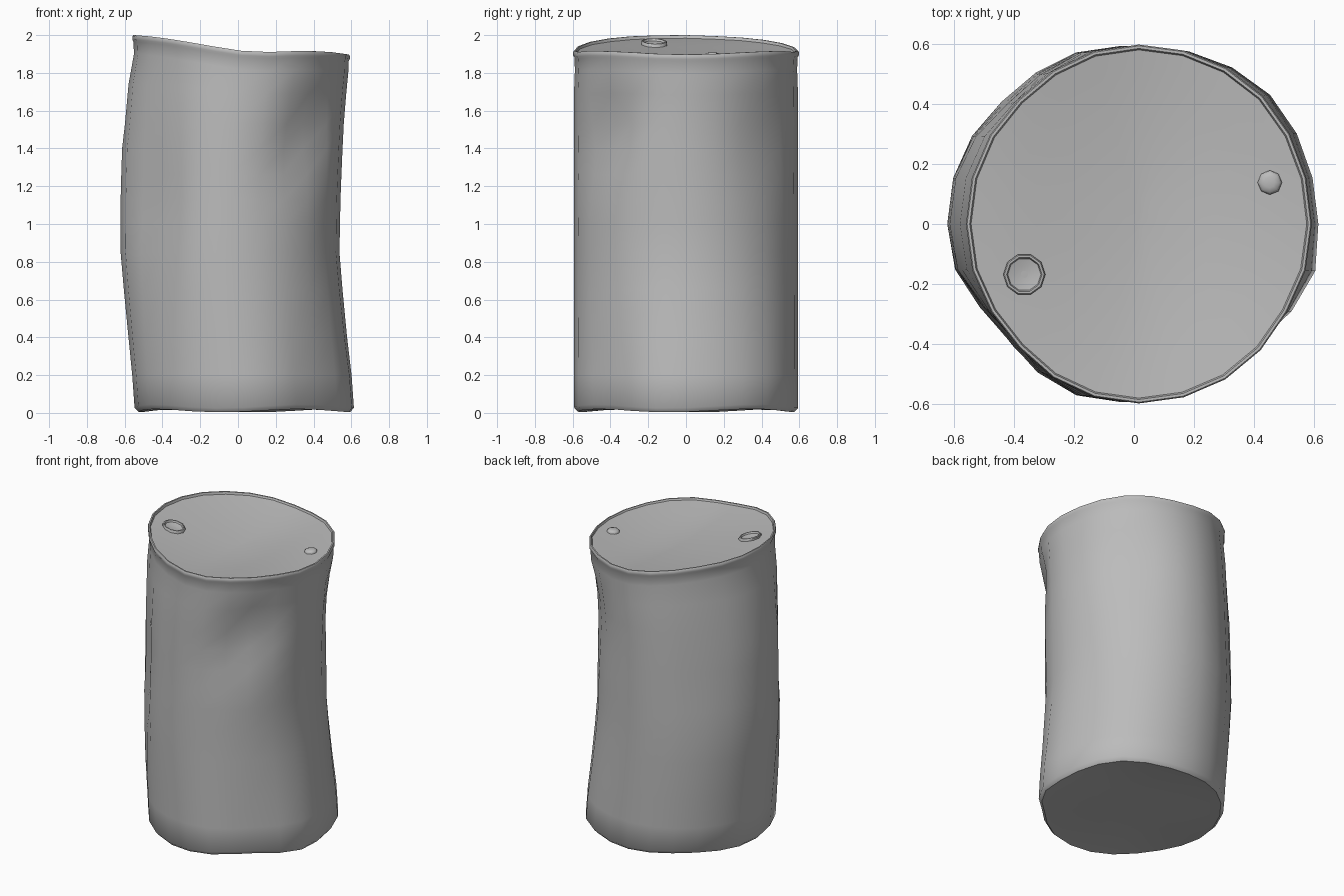
import bpy, bmesh, math
from mathutils import Vector

cube = bpy.data.objects.get("Cube")
if cube:
    bpy.data.objects.remove(cube, do_unlink=True)

SIDES = 24

grey = bpy.data.materials.new("worn grey metal")
grey.use_nodes = True
COLOUR = (0.5, 0.5, 0.5, 1)
grey.diffuse_color = COLOUR
grey.node_tree.nodes["Principled BSDF"].inputs["Base Color"].default_value = COLOUR


def interp(points, v):
    """Piecewise linear lookup."""
    if v <= points[0][0]:
        return points[0][1]
    for (a, fa), (b, fb) in zip(points, points[1:]):
        if v <= b:
            return fa + (fb - fa) * (v - a) / (b - a)
    return points[-1][1]


def bump(v, centre, width):
    return math.exp(-((v - centre) / width) ** 2)


def loft(name, rings, angle=40):
    """Skin a stack of closed rings and cap both ends."""
    bm = bmesh.new()
    loops = [[bm.verts.new(p) for p in ring] for ring in rings]
    for low, high in zip(loops, loops[1:]):
        n = len(low)
        for i in range(n):
            j = (i + 1) % n
            bm.faces.new((low[i], low[j], high[j], high[i]))
    bm.faces.new(loops[0][::-1])
    bm.faces.new(loops[-1])
    bmesh.ops.recalc_face_normals(bm, faces=bm.faces)
    mesh = bpy.data.meshes.new(name)
    bm.to_mesh(mesh)
    bm.free()
    mesh.materials.append(grey)
    obj = bpy.data.objects.new(name, mesh)
    bpy.context.collection.objects.link(obj)
    bpy.ops.object.select_all(action='DESELECT')
    bpy.context.view_layer.objects.active = obj
    obj.select_set(True)
    bpy.ops.object.shade_smooth_by_angle(angle=math.radians(angle))


# Side outline of the bent drum
LEFT = [(0, -.545), (.2, -.56), (.6, -.6), (.85, -.622), (1.15, -.622),
        (1.4, -.614), (1.65, -.585), (1.97, -.55)]
RIGHT = [(0, .615), (.2, .6), (.5, .565), (.85, .537), (1.15, .543),
         (1.5, .558), (1.92, .588)]
# Warped height of the top edge across x
TOP = [(-.55, 2.0), (-.43, 1.99), (-.3, 1.97), (-.1, 1.935), (.03, 1.915),
       (.15, 1.91), (.35, 1.917), (.48, 1.912), (.59, 1.897)]


def top_height(x, y):
    return interp(TOP, x) - .048 * max(0, y) * max(0, -x)


def lid_height(x, y):
    """The lid sags like a shallow bowl below the top edge."""
    return top_height(x, y) - .012 - .035 * max(0, 1 - (x * x + y * y) / .33)


# Dents: (depth, angle, angular width, height, height spread)
DENTS = [(.04, -48, 17, 0, .55), (-.012, -15, 10, 0, .6), (.07, -138, 19, 1.15, .6),
         (.03, 132, 18, 1.3, .6), (.035, 45, 20, 1.5, .35), (-.015, 45, 20, 1.9, .3),
         (-.015, 45, 20, .1, .4)]


def wall_point(a, z, scale=1.0):
    """Point on the dented wall at an angle and nominal height."""
    lo, hi = interp(LEFT, z), interp(RIGHT, z)
    d = math.degrees(a)
    # slanting crease below the top edge
    dent = .075 * bump(d, -40 - 36 * (1.7 - z), 13) * bump(z, 1.5, .28)
    dent += sum(s * bump(d, c, w) * bump(z, h, t) for s, c, w, h, t in DENTS)
    r = scale * (1 - dent / .58)
    return Vector(((lo + hi) / 2 + (hi - lo) / 2 * r * math.cos(a), .593 * r * math.sin(a), z))


def wall_ring(z, scale=1.0):
    return [wall_point(2 * math.pi * i / SIDES - math.pi, z, scale) for i in range(SIDES)]


def base_ring(z, scale):
    """Ring of the bottom edge, slightly wavy."""
    ring = wall_ring(z, scale)
    for p in ring:
        a = math.atan2(p.y, p.x)
        p.z += .01 * math.cos(4 * a + 3.8) * scale ** 4
    return ring


def upper_ring(z):
    """Wall ring that starts to follow the warped top."""
    ring = wall_ring(z)
    for p in ring:
        p.z += (top_height(p.x, p.y) - 1.93) * .6
    return ring


def top_ring(scale, below):
    ring = wall_ring(1.92, scale)
    for p in ring:
        p.z = top_height(p.x, p.y) - below
    return ring


def sagging_ring(scale):
    ring = wall_ring(1.92, scale)
    for p in ring:
        p.z = lid_height(p.x, p.y)
    return ring


# Drum body: pressed base, dented wall, rolled top edge and sunken lid
rings = [base_ring(z, s) for z, s in ((.022, .45), (.018, .85), (.012, .965), (.035, 1))]
rings += [wall_ring(z) for z in (.2, .4, .65, .85, 1.0, 1.13, 1.26, 1.4, 1.53)]
rings.append(upper_ring(1.7))
rings += [top_ring(s, b) for s, b in ((.992, .1), (.997, .035), (1.007, .024),
                                      (1.007, .008), (1.0, 0), (.985, 0))]
rings += [sagging_ring(s) for s in (.977, .88, .75, .6, .45, .3, .15, .02)]
loft("dented_drum", rings, 50)


def cap(name, x, y, sides, steps):
    """Bung that follows the lid: (radius, lift) from the foot upward."""
    rings = []
    for r, lift in steps:
        ring = []
        for i in range(sides):
            a = 2 * math.pi * i / sides
            px, py = x + r * math.cos(a), y + r * math.sin(a)
            ring.append(Vector((px, py, lid_height(px, py) + lift)))
        rings.append(ring)
    loft(name, rings)


cap("large_bung", -.365, -.168, 10,
    [(.07, -.015), (.07, .012), (.066, .017), (.059, .017), (.055, .006), (.03, .001), (.004, 0)])
cap("small_bung", .452, .138, 8,
    [(.042, -.015), (.04, .006), (.033, .014), (.018, .018), (.004, .019)])
